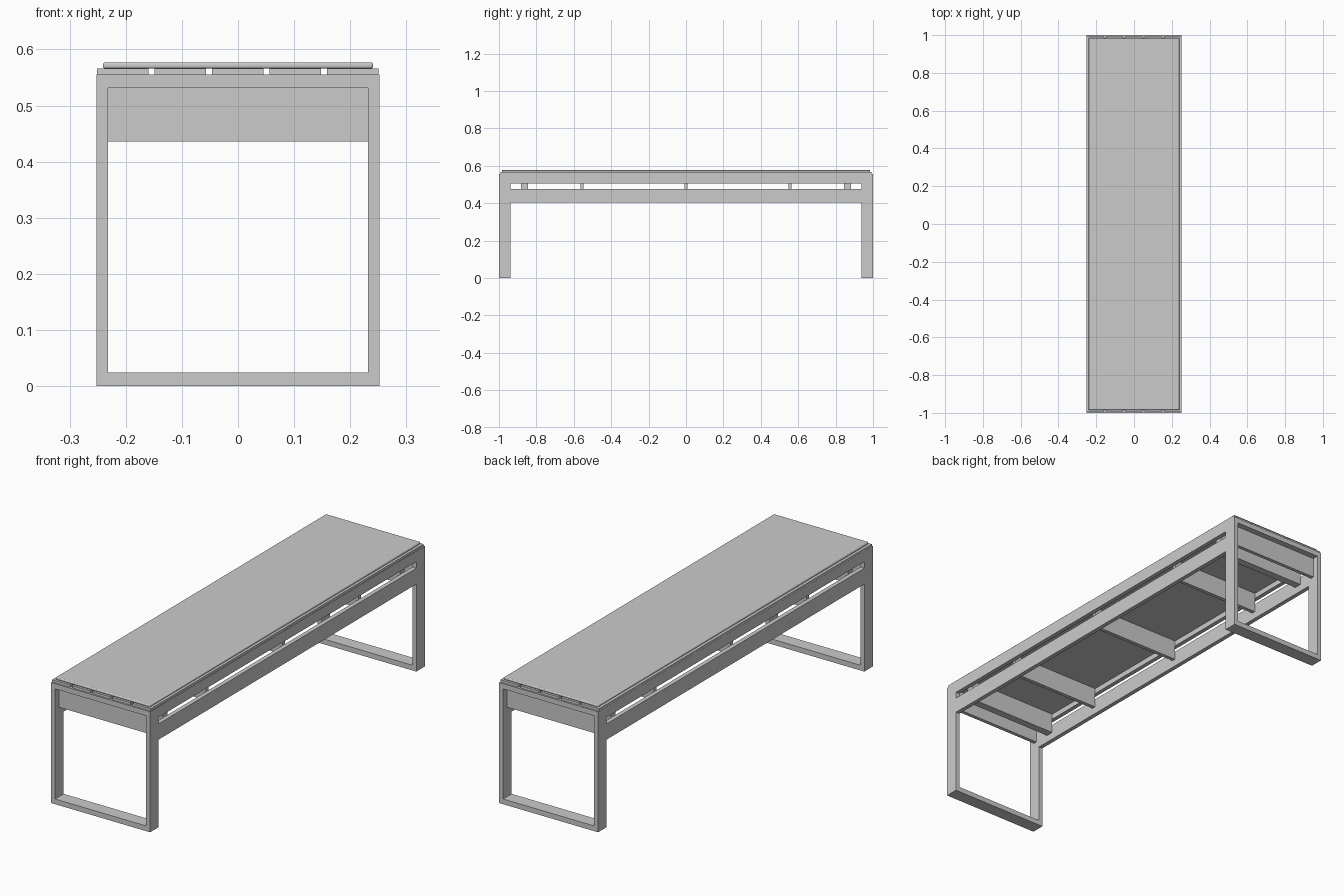
import bpy
from math import pi

if "Cube" in bpy.data.objects:
    bpy.data.objects.remove(bpy.data.objects["Cube"])


def box(name, x0, x1, y0, y1, z0, z1, bevel=0.0):
    bpy.ops.mesh.primitive_cube_add(size=1, location=((x0 + x1) / 2, (y0 + y1) / 2, (z0 + z1) / 2))
    ob = bpy.context.object
    ob.name = name
    ob.scale = (x1 - x0, y1 - y0, z1 - z0)
    bpy.ops.object.transform_apply(location=False, rotation=False, scale=True)
    if bevel:
        m = ob.modifiers.new("soft_edges", 'BEVEL')
        m.width = bevel
        m.segments = 3
        bpy.ops.object.shade_smooth_by_angle()
    return ob


def profile(name, loops, x, half_thickness):
    """Closed (y, z) outlines, inner ones become holes, extruded along x."""
    cu = bpy.data.curves.new(name, 'CURVE')
    cu.dimensions = '2D'
    cu.fill_mode = 'BOTH'
    cu.extrude = half_thickness
    for pts in loops:
        sp = cu.splines.new('POLY')
        sp.points.add(len(pts) - 1)
        for p, (a, b) in zip(sp.points, pts):
            p.co = (a, b, 0, 1)
        sp.use_cyclic_u = True
    ob = bpy.data.objects.new(name, cu)
    bpy.context.collection.objects.link(ob)
    ob.rotation_euler = (pi / 2, 0, pi / 2)
    ob.location.x = x
    bpy.ops.object.select_all(action='DESELECT')
    ob.select_set(True)
    bpy.context.view_layer.objects.active = ob
    bpy.ops.object.convert(target='MESH')
    bpy.ops.object.shade_flat()


TOP = 0.555      # top of the frame
UNDER = 0.531    # underside of the deck
IN = 0.232       # inner half width of the frame
LEG = 0.938      # inner y of the legs

# Side frames: two legs, two rails and the long slot between them
outer = [(-1, 0), (-LEG, 0), (-LEG, .403), (LEG, .403), (LEG, 0), (1, 0), (1, TOP), (-1, TOP)]
slot = [(-LEG, .476), (LEG, .476), (LEG, .506), (-LEG, .506)]
for side, s in (("left", -1), ("right", 1)):
    profile(side + "_side_frame", [outer, slot], s * 0.242, 0.01)

# Deck board closing the frame, its ends forming the top bars
box("deck_board", -IN, IN, -1, 1, UNDER, TOP)

# End frames: floor bar and recessed apron
for end, s in (("front", -1), ("back", 1)):
    def span(a, b):
        return sorted((s * a, s * b))
    box(end + "_floor_bar", -IN, IN, *span(LEG, 1), 0, .024)
    box(end + "_apron", -IN, IN, *span(.955, .972), .436, UNDER)

# Cross braces under the deck
for i, (y, w) in enumerate(((-.864, .036), (-.556, .018), (0, .018), (.556, .018), (.864, .036))):
    box(f"cross_brace_{i + 1}", -IN, IN, y - w / 2, y + w / 2, .437, UNDER)

# Long seat slats
for i in range(5):
    x = -0.2515 + i * 0.1025
    box(f"seat_slat_{i + 1}", x, x + 0.092, -.993, .993, TOP, .566)

# Thin seat pad
box("seat_pad", -.241, .241, -.985, .985, .566, .577, bevel=0.004)
